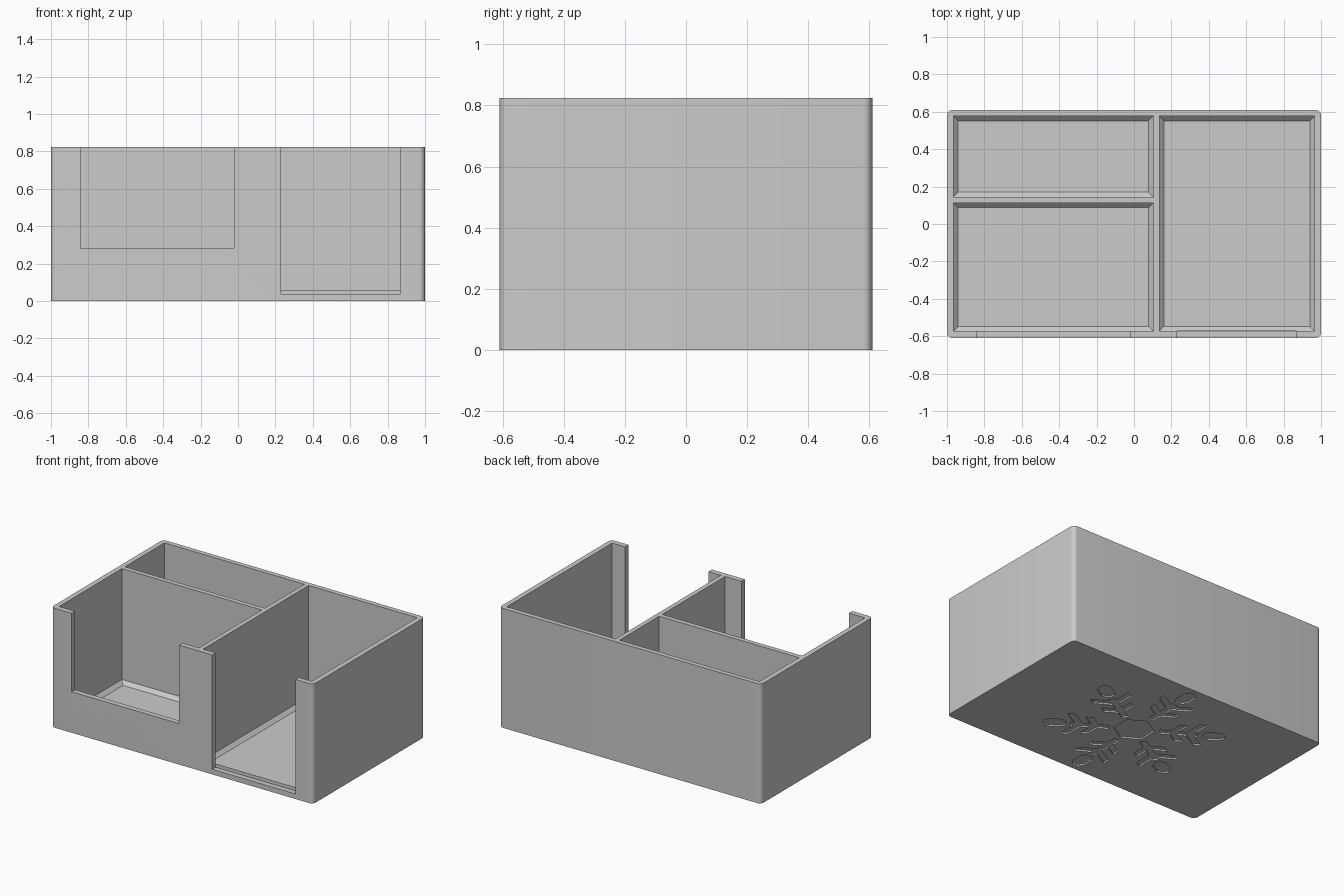
import bpy, bmesh, math
from mathutils import Matrix, Vector

if "Cube" in bpy.data.objects:
    bpy.data.objects.remove(bpy.data.objects["Cube"])

grey = bpy.data.materials.new("plain grey")
grey.diffuse_color = (0.6, 0.6, 0.6, 1)
grey.use_nodes = True
grey.node_tree.nodes["Principled BSDF"].inputs["Base Color"].default_value = grey.diffuse_color


def new_object(name, bm):
    bmesh.ops.recalc_face_normals(bm, faces=bm.faces)
    mesh = bpy.data.meshes.new(name)
    bm.to_mesh(mesh)
    bm.free()
    mesh.materials.append(grey)
    ob = bpy.data.objects.new(name, mesh)
    bpy.context.collection.objects.link(ob)
    return ob


def loft(bm, rings):
    """Closed solid through stacked rings of points."""
    vs = [[bm.verts.new(p) for p in r] for r in rings]
    bm.faces.new(vs[0])
    bm.faces.new(vs[-1])
    for a, b in zip(vs, vs[1:]):
        for i in range(len(a)):
            j = (i + 1) % len(a)
            bm.faces.new((a[i], a[j], b[j], b[i]))


def rect(x0, x1, y0, y1, z, inset=0):
    return [(x0 + inset, y0 + inset, z), (x1 - inset, y0 + inset, z),
            (x1 - inset, y1 - inset, z), (x0 + inset, y1 - inset, z)]


def cut(target, cutter):
    cutter.hide_render = True
    mod = target.modifiers.new("cut", 'BOOLEAN')
    mod.operation, mod.solver, mod.object = 'DIFFERENCE', 'EXACT', cutter
    bpy.context.view_layer.objects.active = target
    bpy.ops.object.modifier_apply(modifier=mod.name)
    bpy.data.objects.remove(cutter)


# Outer block with rounded upright corners
H, FLOOR, LIP = 0.825, 0.035, 0.06
bm = bmesh.new()
loft(bm, [rect(-1, 1, -0.61, 0.61, z) for z in (0, H)])
upright = [e for e in bm.edges if abs(e.verts[0].co.z - e.verts[1].co.z) > 0.1]
bmesh.ops.bevel(bm, geom=upright, offset=0.03, segments=6, affect='EDGES', profile=0.5)
tray = new_object("organizer_tray", bm)

# Three compartments, each with a sloped edge round its floor
bm = bmesh.new()
for box in ((-0.965, 0.103, -0.573, 0.112),
            (-0.965, 0.103, 0.145, 0.577),
            (0.135, 0.965, -0.573, 0.577)):
    loft(bm, [rect(*box, FLOOR, 0.025), rect(*box, LIP), rect(*box, 1)])
cut(tray, new_object("compartment_cutter", bm))

# Openings in the front wall
bm = bmesh.new()
for x0, x1, z0 in ((-0.843, -0.022, 0.283), (0.23, 0.867, FLOOR)):
    loft(bm, [rect(x0, x1, -0.7, -0.573, z) for z in (z0, 1)])
cut(tray, new_object("front_opening_cutter", bm))

# Engraved snowflake underneath: centre hexagon, branched arms, pointed tips
DEPTH = 0.01
bm = bmesh.new()


def engrave(points, angle):
    rot = Matrix.Rotation(angle, 3, 'Z')
    loft(bm, [[rot @ Vector((x, y, z)) for x, y in points] for z in (-0.05, DEPTH)])


def mirrored(half):
    return half + [(x, -y) for x, y in reversed(half)]


c, s = math.cos(math.pi / 3), math.sin(math.pi / 3)
w = 0.022


def branch(r, length):
    """Side branch leaving the arm at 60 degrees, as upper-side points."""
    root = w / s * c
    a = (r - w / s + root, w)
    d = (r + w / s + root, w)
    return [a, (a[0] + c * length, w + s * length), (d[0] + c * length, w + s * length), d]


arm = mirrored([(0.16, w)] + branch(0.24, 0.09) + branch(0.345, 0.12) + [(0.40, w)])
tip = mirrored([(0.43, 0.02), (0.46, 0.045), (0.54, 0.045), (0.572, 0.02)])
for k in range(6):
    angle = math.radians(30 + 60 * k)
    engrave(arm, angle)
    engrave(tip, angle)
engrave([(0.13 * math.cos(k * math.pi / 3), 0.13 * math.sin(k * math.pi / 3))
         for k in range(6)], math.radians(30))
cut(tray, new_object("snowflake_cutter", bm))

# Smooth the rounded corners, keep the other edges crisp
tray.select_set(True)
bpy.context.view_layer.objects.active = tray
bpy.ops.object.shade_smooth_by_angle(angle=math.radians(30))
